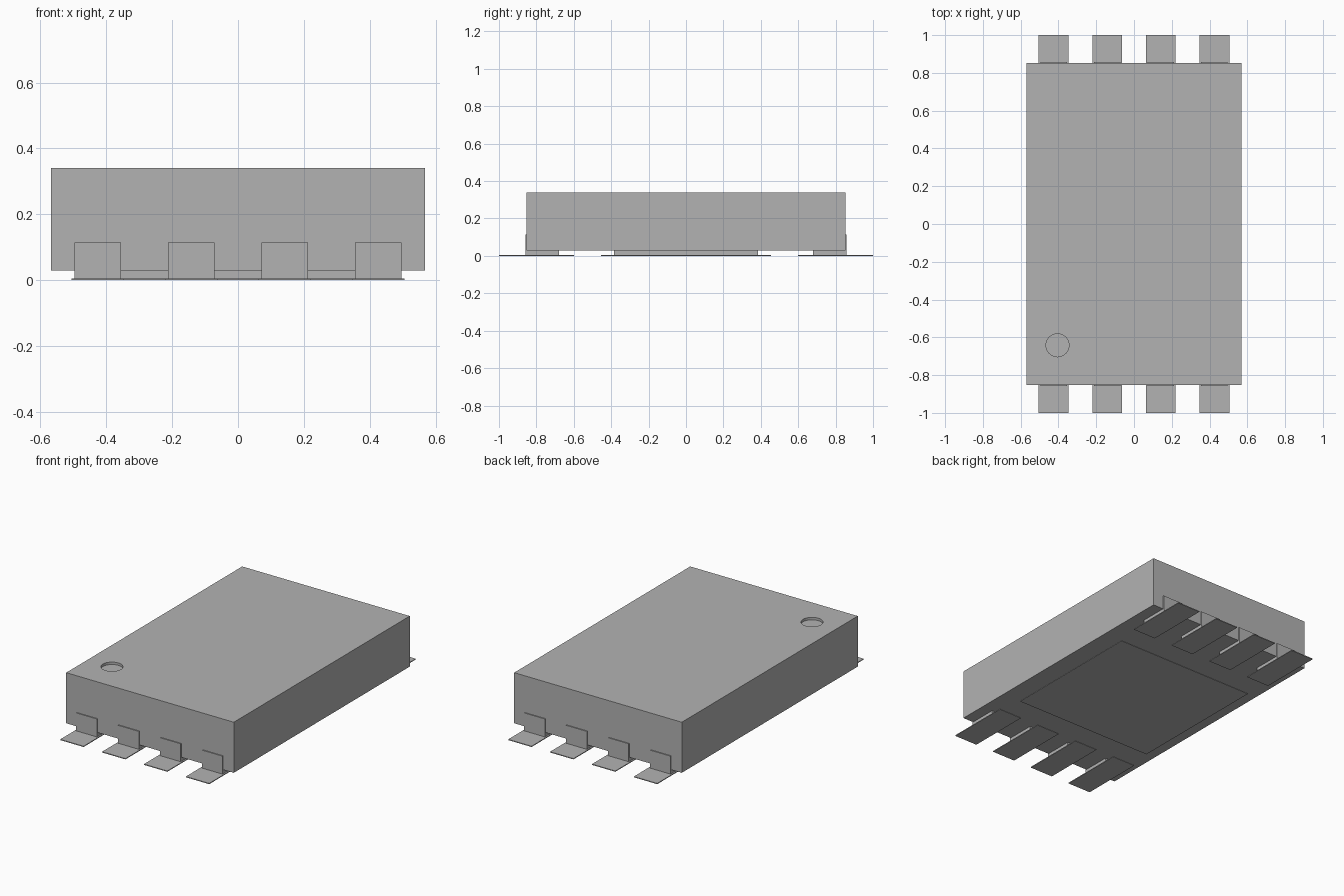
import bpy
import bmesh

cube = bpy.data.objects.get("Cube")
if cube:
    bpy.data.objects.remove(cube, do_unlink=True)

grey = bpy.data.materials.new("plain grey")
grey.use_nodes = True
COLOUR = (0.45, 0.45, 0.45, 1)
grey.diffuse_color = COLOUR
grey.node_tree.nodes["Principled BSDF"].inputs["Base Color"].default_value = COLOUR


def add_object(name, bm):
    bmesh.ops.recalc_face_normals(bm, faces=bm.faces)
    mesh = bpy.data.meshes.new(name)
    bm.to_mesh(mesh)
    bm.free()
    mesh.materials.append(grey)
    obj = bpy.data.objects.new(name, mesh)
    bpy.context.collection.objects.link(obj)
    return obj


def box(name, x0, x1, y0, y1, z0, z1):
    bm = bmesh.new()
    bmesh.ops.create_cube(bm, size=1)
    for v in bm.verts:
        v.co = (x1 if v.co.x > 0 else x0,
                y1 if v.co.y > 0 else y0,
                z1 if v.co.z > 0 else z0)
    return add_object(name, bm)


def extruded_lead(name, x0, x1, profile):
    bm = bmesh.new()
    face = bm.faces.new([bm.verts.new((x0, y, z)) for y, z in profile])
    new = bmesh.ops.extrude_face_region(bm, geom=[face])["geom"]
    bmesh.ops.translate(bm, vec=(x1 - x0, 0, 0),
                        verts=[v for v in new if isinstance(v, bmesh.types.BMVert)])
    return add_object(name, bm)


BASE, TOP, HALF_LENGTH = 0.03, 0.34, 0.852
PAD = 0.005

# Package body with a shallow round marker recess near one corner
body = box("body", -0.568, 0.568, -HALF_LENGTH, HALF_LENGTH, BASE, TOP)
bpy.ops.mesh.primitive_cylinder_add(vertices=32, radius=0.061, depth=0.1,
                                    location=(-0.405, -0.642, TOP + 0.035))
cutter = bpy.context.object
cutter.name = "marker_cutter"
cutter.hide_render = True
cutter.data.materials.append(grey)
recess = body.modifiers.new("marker recess", 'BOOLEAN')
recess.operation = 'DIFFERENCE'
recess.solver = 'EXACT'
recess.object = cutter
bpy.context.view_layer.objects.active = body
bpy.ops.object.modifier_apply(modifier=recess.name)
bpy.data.objects.remove(cutter, do_unlink=True)

# Central underside contact and its land plate
box("centre_contact", -0.40, 0.40, -0.385, 0.385, PAD, BASE)
box("centre_land", -0.475, 0.475, -0.455, 0.455, 0, PAD)

# Four leads and land plates at each end
LEAD = [(0.68, PAD), (0.858, PAD), (0.858, 0.115),
        (HALF_LENGTH, 0.115), (HALF_LENGTH, BASE), (0.68, BASE)]
for end, side in (("front", -1), ("back", 1)):
    for i, x in enumerate((-0.426, -0.142, 0.142, 0.426), 1):
        extruded_lead(f"{end}_lead_{i}", x - 0.07, x + 0.07,
                      [(side * y, z) for y, z in LEAD])
        y0, y1 = sorted((side * 0.6, side * 1.0))
        box(f"{end}_land_{i}", x - 0.079, x + 0.079, y0, y1, 0, PAD)
